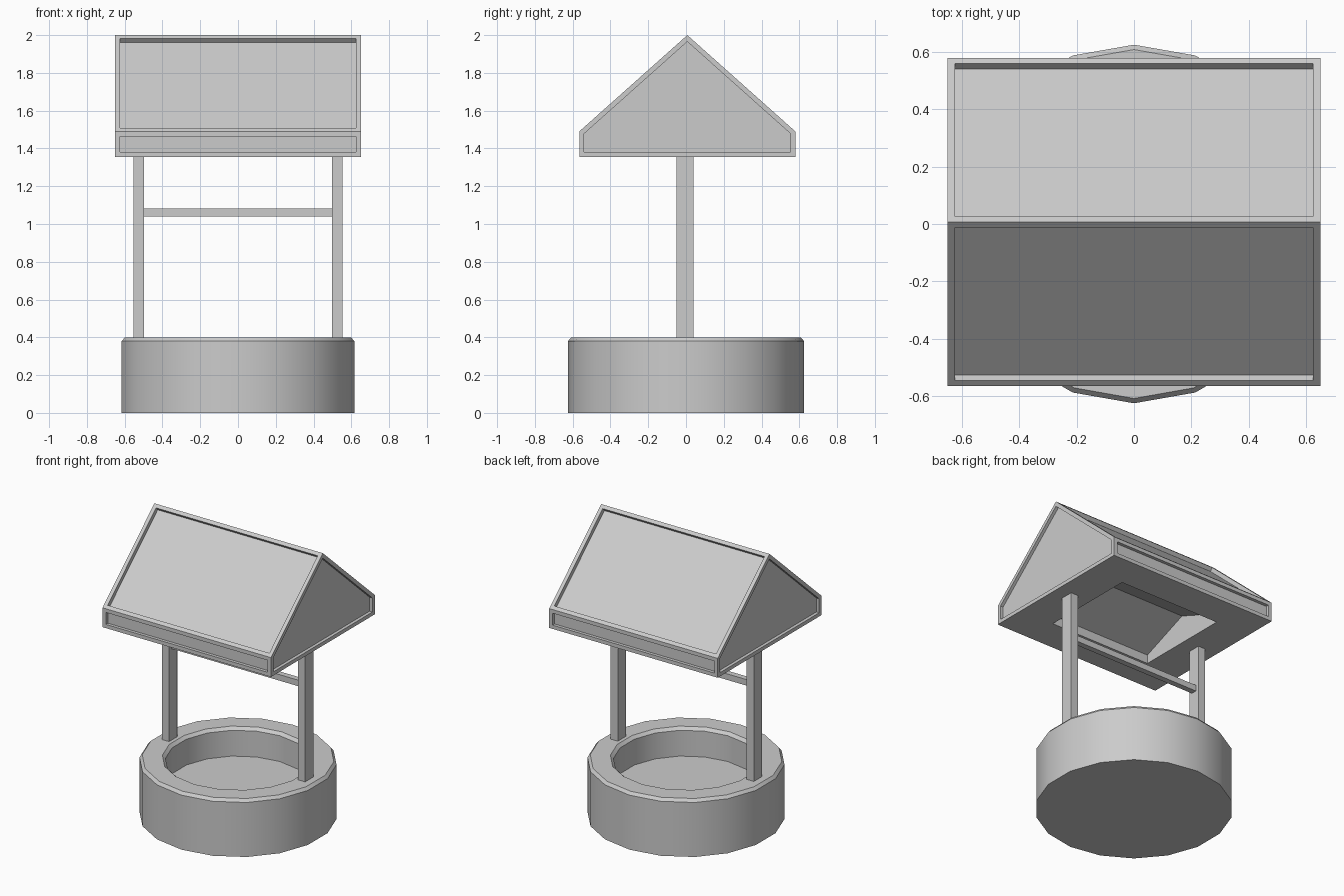
import bpy, bmesh, math

if "Cube" in bpy.data.objects:
    bpy.data.objects.remove(bpy.data.objects["Cube"])


def finish(name, bm):
    bmesh.ops.recalc_face_normals(bm, faces=bm.faces[:])
    mesh = bpy.data.meshes.new(name)
    bm.to_mesh(mesh)
    bm.free()
    obj = bpy.data.objects.new(name, mesh)
    bpy.context.collection.objects.link(obj)
    return obj


def box(name, center, size):
    bm = bmesh.new()
    bmesh.ops.create_cube(bm, size=1)
    for v in bm.verts:
        v.co = [v.co[i] * size[i] + center[i] for i in range(3)]
    return finish(name, bm)


# Round 18-sided basin with chamfered rim and raised floor
SIDES = 18
profile = [(0.625, 0), (0.625, 0.38), (0.608, 0.4), (0.48, 0.4), (0.46, 0.38), (0.46, 0.2)]
bm = bmesh.new()
rings = []
for r, z in profile:
    angles = [math.pi / 2 + 2 * math.pi * k / SIDES for k in range(SIDES)]
    rings.append([bm.verts.new((r * math.cos(a), r * math.sin(a), z)) for a in angles])
for lo, hi in zip(rings, rings[1:]):
    for k in range(SIDES):
        n = (k + 1) % SIDES
        bm.faces.new((lo[k], lo[n], hi[n], hi[k]))
bm.faces.new(rings[0])
bm.faces.new(rings[-1])
basin = finish("well_basin", bm)
bpy.context.view_layer.objects.active = basin
basin.select_set(True)
bpy.ops.object.shade_smooth_by_angle(angle=math.radians(30))

# Posts and crossbar
for side, label in ((-1, "left"), (1, "right")):
    box(label + "_post", (side * 0.525, -0.004, 0.87), (0.055, 0.09, 0.97))
box("crossbar", (0, -0.004, 1.06), (1.0, 0.04, 0.042))


# Roof: gabled prism with a smaller gabled pocket underneath
def open_prism(bm, half_x, pts):
    a, b = [[bm.verts.new((x, y, z)) for y, z in pts] for x in (-half_x, half_x)]
    faces = [bm.faces.new(a), bm.faces.new(b)]
    for i in range(1, len(pts)):
        j = (i + 1) % len(pts)
        faces.append(bm.faces.new((a[i], a[j], b[j], b[i])))
    return faces, [a[0], a[1], b[1], b[0]]


CY = 0.007
bm = bmesh.new()
shell, outer = open_prism(bm, 0.65, [(CY - 0.572, 1.355), (CY + 0.572, 1.355),
                                     (CY + 0.572, 1.49), (CY, 2.0), (CY - 0.572, 1.49)])
_, inner = open_prism(bm, 0.39, [(CY - 0.34, 1.355), (CY + 0.34, 1.355),
                                 (CY + 0.34, 1.415), (CY, 1.55), (CY - 0.34, 1.415)])
for i in range(4):
    j = (i + 1) % 4
    bm.faces.new((outer[i], outer[j], inner[j], inner[i]))
bmesh.ops.recalc_face_normals(bm, faces=bm.faces[:])

# Recessed panel on every outer roof face
bmesh.ops.inset_individual(bm, faces=shell, thickness=0.026, use_even_offset=True)
for f in bmesh.ops.extrude_discrete_faces(bm, faces=shell)["faces"]:
    f.normal_update()
    depth = 0.028 if f.normal.z > 0.3 else 0.022
    bmesh.ops.translate(bm, verts=f.verts[:], vec=-f.normal * depth)
finish("roof", bm)
